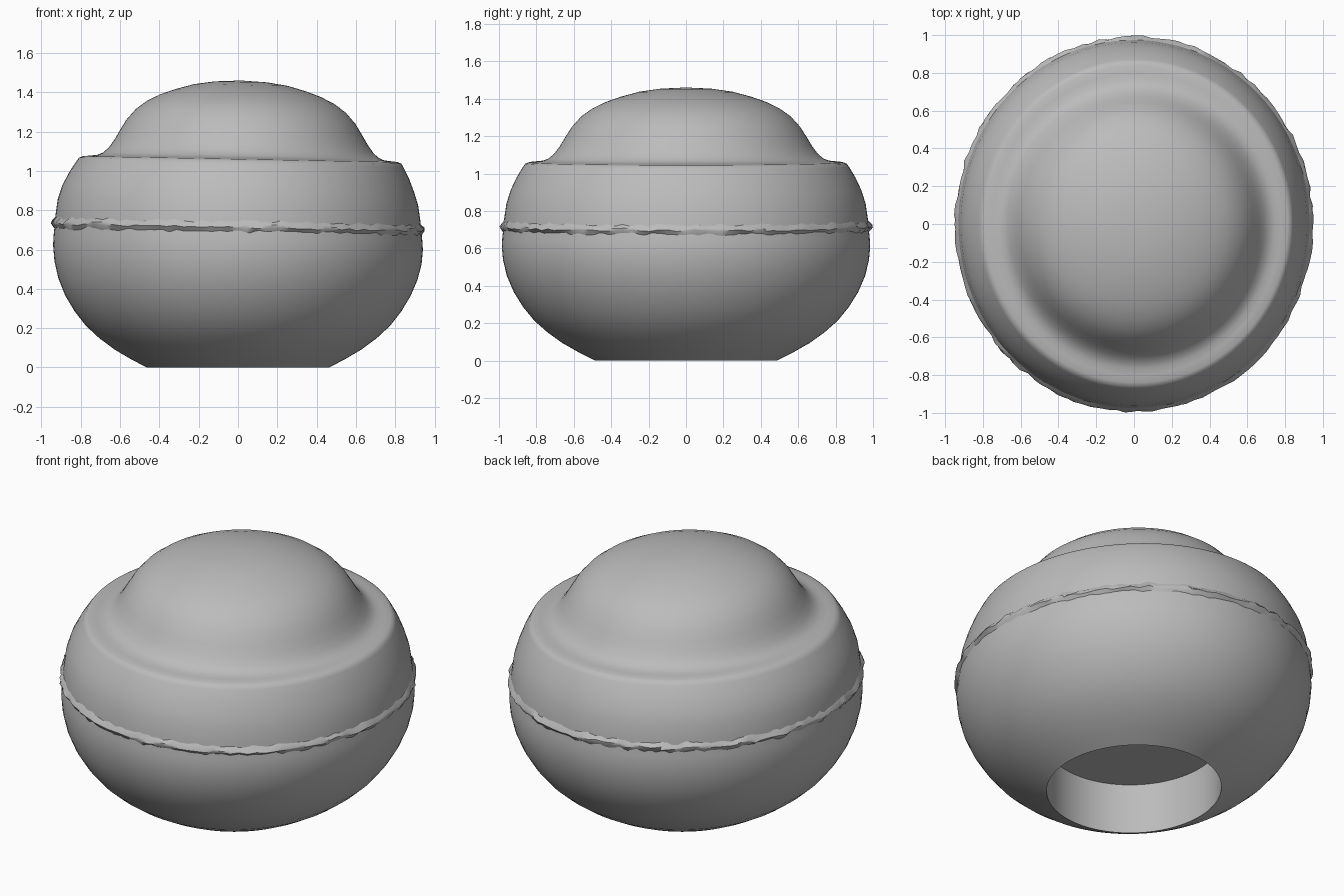
import bpy
import bmesh
import math
import random

random.seed(4)
SEGMENTS = 128
WIDTH = 0.955          # the plan is a little narrower across x than y
TILT = -0.019          # the seam and shoulder lean down towards +x

if "Cube" in bpy.data.objects:
    bpy.data.objects.remove(bpy.data.objects["Cube"])

grey = bpy.data.materials.new("plain grey")
grey.use_nodes = True
COLOUR = (0.5, 0.5, 0.5, 1)
grey.diffuse_color = COLOUR
grey.node_tree.nodes["Principled BSDF"].inputs["Base Color"].default_value = COLOUR


def lathe(name, profile, jitter=None, angle=40):
    """Spin (radius, height) points, listed from bottom to top, about z."""
    bm = bmesh.new()
    rings = []
    for i, (r, z) in enumerate(profile):
        dr, dz = jitter[i] if jitter else (0, 0)
        if r == 0:
            rings.append([bm.verts.new((0, 0, z))] * SEGMENTS)
            continue
        ring = []
        for s in range(SEGMENTS):
            a = math.tau * s / SEGMENTS
            rr = min(r + random.uniform(-dr, dr), 1)
            x, y = rr * WIDTH * math.cos(a), rr * math.sin(a)
            lean = TILT * x * min(max(z - 0.4, 0) / 0.3, 1)
            ring.append(bm.verts.new((x, y, z + random.uniform(-dz, dz) + lean)))
        rings.append(ring)
    for low, high in zip(rings, rings[1:]):
        for s in range(SEGMENTS):
            t = (s + 1) % SEGMENTS
            corners = list(dict.fromkeys((low[s], low[t], high[t], high[s])))
            bm.faces.new(corners)
    mesh = bpy.data.meshes.new(name)
    bm.to_mesh(mesh)
    bm.free()
    mesh.materials.append(grey)
    obj = bpy.data.objects.new(name, mesh)
    bpy.context.collection.objects.link(obj)
    bpy.ops.object.select_all(action="DESELECT")
    obj.select_set(True)
    bpy.context.view_layer.objects.active = obj
    bpy.ops.object.shade_smooth_by_angle(angle=math.radians(angle))
    return obj


# Lower bowl with a round flat-topped socket in its underside
lathe("lower_bowl", [
    (0, 0.3), (0.485, 0.3), (0.485, 0), (0.57, 0.042), (0.66, 0.093),
    (0.74, 0.15), (0.81, 0.212), (0.87, 0.285), (0.92, 0.365), (0.957, 0.45),
    (0.978, 0.535), (0.985, 0.61), (0.982, 0.66), (0.975, 0.72)])

# Ragged lip around the seam
lathe("seam_lip", [(0.968, 0.68), (0.992, 0.712), (0.99, 0.724), (0.965, 0.752)],
      jitter=[(0.003, 0.012), (0.008, 0.005), (0.008, 0.005), (0.003, 0.01)])

# Upper band, rounded shoulder and domed cap
cap = lathe("upper_cap", [
    (0.978, 0.7), (0.972, 0.76), (0.96, 0.84), (0.938, 0.91), (0.905, 0.98),
    (0.872, 1.035), (0.86, 1.052), (0.84, 1.06), (0.8, 1.064), (0.765, 1.068),
    (0.735, 1.08), (0.705, 1.105), (0.675, 1.145), (0.645, 1.195),
    (0.61, 1.25), (0.56, 1.305), (0.5, 1.348), (0.43, 1.382), (0.35, 1.41),
    (0.25, 1.437), (0.14, 1.453), (0, 1.46)], angle=60)

# The cap's dome sits slightly towards +x
for v in cap.data.vertices:
    v.co.x += 0.015 * min(max(v.co.z - 0.9, 0) / 0.2, 1)
